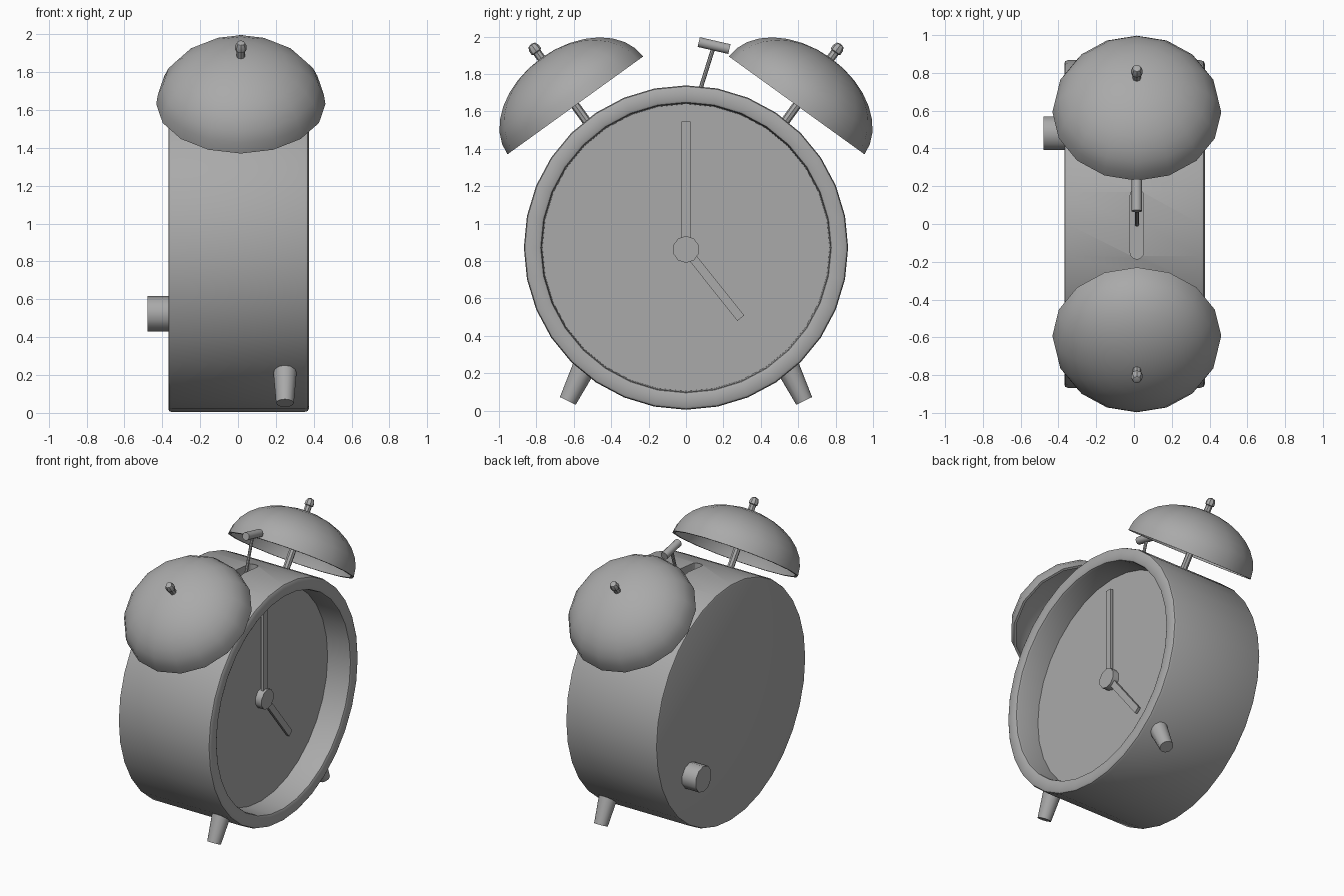
import bpy, bmesh
from math import sin, cos, pi, radians, atan2
from mathutils import Matrix, Vector

if "Cube" in bpy.data.objects:
    bpy.data.objects.remove(bpy.data.objects["Cube"])

metal = bpy.data.materials.new("plain_grey")
metal.use_nodes = True
GREY = (0.4, 0.4, 0.4, 1)
metal.diffuse_color = GREY
metal.node_tree.nodes["Principled BSDF"].inputs["Base Color"].default_value = GREY


def finish(name, bm, matrix):
    bmesh.ops.remove_doubles(bm, verts=bm.verts, dist=1e-4)
    bmesh.ops.recalc_face_normals(bm, faces=bm.faces)
    bm.transform(matrix)
    mesh = bpy.data.meshes.new(name)
    bm.to_mesh(mesh)
    bm.free()
    mesh.materials.append(metal)
    obj = bpy.data.objects.new(name, mesh)
    bpy.context.collection.objects.link(obj)
    return obj


def smooth(obj, angle=40):
    bpy.ops.object.select_all(action="DESELECT")
    obj.select_set(True)
    bpy.context.view_layer.objects.active = obj
    bpy.ops.object.shade_smooth_by_angle(angle=radians(angle))


def lathe(name, profile, sides, matrix):
    """Spin (radius, height) points around local z."""
    bm = bmesh.new()
    verts = [bm.verts.new((r, 0, h)) for r, h in profile]
    edges = [bm.edges.new(pair) for pair in zip(verts, verts[1:])]
    bmesh.ops.spin(bm, geom=verts + edges, cent=(0, 0, 0), axis=(0, 0, 1),
                   angle=2 * pi, steps=sides, use_merge=True)
    obj = finish(name, bm, matrix)
    smooth(obj)
    return obj


def rod(name, r1, r2, h1, h2, sides, matrix):
    return lathe(name, [(0, h1), (r1, h1), (r2, h2), (0, h2)], sides, matrix)


def box(name, size, matrix):
    bm = bmesh.new()
    bmesh.ops.create_cube(bm, size=1, matrix=Matrix.Diagonal((*size, 1)))
    return finish(name, bm, matrix)


def place(x, y, z, tilt=0):
    """Local z leans towards +y by tilt."""
    return Matrix.Translation((x, y, z)) @ Matrix.Rotation(-tilt, 4, "X")


SIDEWAYS = Matrix.Rotation(pi / 2, 4, "Y")
MID = 0.872
DIAL = 0.19
OFF = 0.015

# Drum with rounded rim and sunken dial
drum = [(0, -0.368), (0.852, -0.368), (0.862, -0.364), (0.867, -0.352),
        (0.867, 0.352), (0.862, 0.368), (0.85, 0.375), (0.79, 0.375),
        (0.777, 0.369), (0.772, 0.355), (0.768, DIAL), (0, DIAL)]
body = lathe("clock_body", drum, 32, place(0, 0, MID) @ SIDEWAYS)

# Slot for the hammer, with rounded ends
bm = bmesh.new()
ring = []
for end in (1, -1):
    for i in range(7):
        a = pi * i / 6
        ring.append(bm.verts.new((0.036 * cos(a) * end, end * (0.15 + 0.036 * sin(a)), 0)))
base = bm.faces.new(ring)
top = bmesh.ops.extrude_face_region(bm, geom=[base])["geom"]
bmesh.ops.translate(bm, vec=(0, 0, 0.5),
                    verts=[v for v in top if isinstance(v, bmesh.types.BMVert)])
cutter = finish("slot_cutter", bm, place(OFF, 0, 1.46))
cutter.hide_render = True
cut = body.modifiers.new("slot", "BOOLEAN")
cut.object = cutter
cut.operation = "DIFFERENCE"
cut.solver = "EXACT"
bpy.context.view_layer.objects.active = body
bpy.ops.object.modifier_apply(modifier=cut.name)
bpy.data.objects.remove(cutter)
smooth(body)

# Hub and hands
rod("hand_hub", 0.072, 0.072, DIAL - 0.01, 0.24, 10,
    place(0, 0, 0.862) @ SIDEWAYS @ Matrix.Rotation(pi, 4, "Z"))
for name, length, lean in (("minute_hand", 0.683, 0), ("hour_hand", 0.47, atan2(55, -69))):
    box(name, (0.02, 0.047, length),
        place(0.213, 0, 0.862, lean) @ Matrix.Translation((0, 0, length / 2)))

# Bells, posts, knobs and feet on both sides
R, H, WALL = 0.447, 0.312, 0.018
steps = [i * pi / 16 for i in range(9)]
outer = [(R * cos(a), H * sin(a)) for a in steps]
inner = [((R - WALL) * cos(a), (H - WALL) * sin(a)) for a in steps]
shell = outer[::-1] + inner
for side, label in ((1, "back"), (-1, "front")):
    at = place(OFF, side * 0.592, 1.632, side * radians(35.8))
    lathe(label + "_bell", shell, 16, at)
    rod(label + "_bell_post", 0.024, 0.024, -0.2, H - 0.005, 8, at)
    knob = [(0, H - 0.02), (0.023, H - 0.02), (0.023, 0.35), (0.031, 0.355),
            (0.031, 0.378), (0.022, 0.398), (0, 0.405)]
    lathe(label + "_bell_finial", knob, 8, at)
    rod(label + "_foot", 0.047, 0.068, 0, 0.26, 12,
        place(0.248, side * 0.632, 0.052, -side * radians(26)))

# Hammer
head = Vector((OFF, 0.15, 1.952))
rod("hammer_head", 0.028, 0.028, -0.084, 0.084, 10, place(*head, radians(103)))
rod("hammer_rod", 0.011, 0.011, -0.51, 0, 8, place(*head, radians(17.4)))

# Winding knob on the rear plate
rod("winding_knob", 0.094, 0.094, -0.478, -0.36, 10, place(0, 0.48, 0.523) @ SIDEWAYS)
